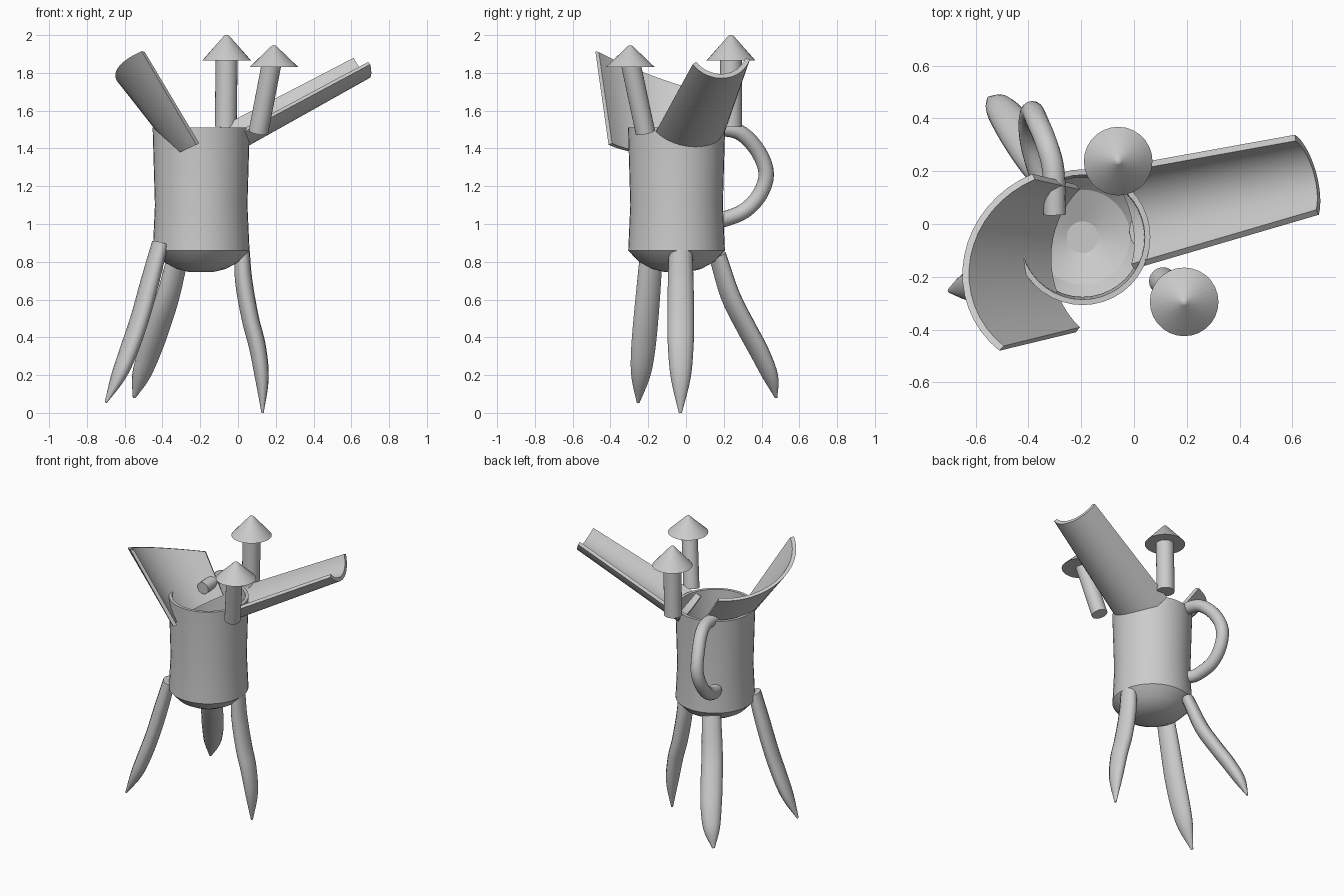
import bpy, bmesh, math
from mathutils import Vector as V

if "Cube" in bpy.data.objects:
    bpy.data.objects.remove(bpy.data.objects["Cube"])

bronze = bpy.data.materials.new("plain grey metal")
bronze.diffuse_color = (0.6, 0.6, 0.6, 1)
bronze.use_nodes = True
bronze.node_tree.nodes["Principled BSDF"].inputs["Base Color"].default_value = bronze.diffuse_color


def finish(name, bm, angle=35):
    bmesh.ops.remove_doubles(bm, verts=bm.verts, dist=1e-5)
    bmesh.ops.recalc_face_normals(bm, faces=bm.faces)
    me = bpy.data.meshes.new(name)
    bm.to_mesh(me)
    bm.free()
    ob = bpy.data.objects.new(name, me)
    bpy.context.collection.objects.link(ob)
    me.materials.append(bronze)
    bpy.ops.object.select_all(action='DESELECT')
    ob.select_set(True)
    bpy.context.view_layer.objects.active = ob
    bpy.ops.object.shade_smooth_by_angle(angle=math.radians(angle))
    return ob


def loft(name, rings, caps=True, angle=35):
    """Skin a list of equal-length closed rings."""
    bm = bmesh.new()
    vs = [[bm.verts.new(p) for p in r] for r in rings]
    n = len(vs[0])
    for a, b in zip(vs, vs[1:]):
        for i in range(n):
            j = (i + 1) % n
            bm.faces.new((a[i], a[j], b[j], b[i]))
    if caps:
        bm.faces.new(vs[0])
        bm.faces.new(vs[-1])
    return finish(name, bm, angle)


def lathe(name, centre, profile, n=32, angle=35):
    rings = [[(centre[0] + r * math.cos(2 * math.pi * i / n),
               centre[1] + r * math.sin(2 * math.pi * i / n), z) for i in range(n)]
             for r, z in profile]
    return loft(name, rings, True, angle)


def smooth_path(pts, steps=4):
    """Catmull-Rom through points of any dimension."""
    p = [V(q) for q in pts]
    p = [p[0] * 2 - p[1]] + p + [p[-1] * 2 - p[-2]]
    out = []
    for i in range(1, len(p) - 2):
        a, b, c, d = p[i - 1:i + 3]
        for k in range(steps):
            t = k / steps
            out.append(0.5 * (2 * b + (c - a) * t + (2 * a - 5 * b + 4 * c - d) * t * t
                              + (3 * b - a - 3 * c + d) * t ** 3))
    return out + [p[-2]]


def sweep(name, path, widths, depths, side, n=12):
    """Elliptical section along a path; 'side' is the width direction."""
    pts = smooth_path(path)
    size = smooth_path([(w, d) for w, d in zip(widths, depths)])
    rings = []
    for i, p in enumerate(pts):
        t = (pts[min(i + 1, len(pts) - 1)] - pts[max(i - 1, 0)]).normalized()
        s = (V(side) - t * t.dot(V(side))).normalized()
        u = t.cross(s)
        rings.append([p + s * size[i][0] * math.cos(2 * math.pi * k / n)
                      + u * size[i][1] * math.sin(2 * math.pi * k / n) for k in range(n)])
    return loft(name, rings, True, 50)


def arc_section(a, b, c, thick, n=16):
    """Closed strip section following the circle through three points."""
    a, b, c = V(a), V(b), V(c)
    p, q = a - c, b - c
    x = p.cross(q)
    o = c + (p.length_squared * q - q.length_squared * p).cross(x) / (2 * x.length_squared)
    r = (a - o).length
    e1 = (a - o).normalized()
    e2 = x.normalized().cross(e1)
    ang = lambda w: math.atan2((w - o).dot(e2), (w - o).dot(e1)) % (2 * math.pi)
    end = ang(c)
    if ang(b) > end:
        end -= 2 * math.pi
    dirs = [e1 * math.cos(end * i / n) + e2 * math.sin(end * i / n) for i in range(n + 1)]
    return [o + d * r for d in dirs], [o + d * (r - thick) for d in dirs]


def trough(name, start, stop, thick=0.025):
    bm = bmesh.new()
    (o0, i0), (o1, i1) = arc_section(*start, thick), arc_section(*stop, thick)
    o0, i0, o1, i1 = [[bm.verts.new(p) for p in l] for l in (o0, i0, o1, i1)]
    for k in range(len(o0) - 1):
        for u, w in ((o0, o1), (o1, i1), (i1, i0), (i0, o0)):
            bm.faces.new((u[k], u[k + 1], w[k + 1], w[k]))
    for k in (0, -1):
        bm.faces.new((o0[k], o1[k], i1[k], i0[k]))
    return finish(name, bm)


# Open cup with faceted round bottom
cx, cy = -0.195, -0.05
lathe("cup_body", (cx, cy), [
    (0.06, 0.745), (0.13, 0.762), (0.2, 0.80), (0.256, 0.86), (0.245, 1.1), (0.257, 1.51),
    (0.236, 1.51), (0.226, 1.1), (0.233, 0.875), (0.18, 0.82), (0.06, 0.77)], 40, 22)

# Pouring spout and flared tail
trough("pouring_spout",
       [(-0.10, 0.21, 1.50), (0.0, 0.03, 1.385), (0.0, -0.17, 1.47)],
       [(0.61, 0.338, 1.87), (0.695, 0.175, 1.772), (0.70, 0.035, 1.845)])
trough("flared_tail",
       [(-0.22, 0.15, 1.43), (-0.335, -0.1, 1.37), (-0.22, -0.41, 1.42)],
       [(-0.385, 0.19, 1.68), (-0.65, -0.2, 1.79), (-0.51, -0.48, 1.915)])

# Capped posts
posts = [("rear", (-0.065, 0.238, 1.515), (-0.06, 0.238, 1.88), 0.058, 1.865, 2.0),
         ("front", (0.108, -0.215, 1.485), (0.18, -0.295, 1.86), 0.052, 1.83, 1.945)]
for label, lo, hi, r, z0, z1 in posts:
    sweep(label + "_post", [lo, hi], [r, r], [r, r], (1, 0, 0), 24)
    centre = (hi[0] + (0.01 if label == "front" else 0), hi[1])
    lathe(label + "_post_cap", centre, [(0.13, z0), (0.014, z1 - 0.004), (0.008, z1)], 28)

# Loop handle
handle = [(-0.30, 0.035, 1.50), (-0.305, 0.2, 1.505), (-0.33, 0.30, 1.475), (-0.365, 0.385, 1.38),
          (-0.385, 0.425, 1.265), (-0.395, 0.39, 1.155), (-0.39, 0.31, 1.07), (-0.36, 0.2, 1.025),
          (-0.33, 0.14, 1.02)]
sweep("loop_handle", handle, [0.042] * 9, [0.041] * 9, (1, 0, 0), 16)

# Three blade legs
widths = [0.062, 0.068, 0.071, 0.068, 0.052, 0.008]
depths = [0.04, 0.046, 0.046, 0.045, 0.036, 0.006]
legs = {
    "right_leg": [(0.022, -0.028, 0.86), (0.03, -0.028, 0.7), (0.065, -0.028, 0.5),
                  (0.103, -0.028, 0.35), (0.127, -0.028, 0.18), (0.13, -0.03, 0.0)],
    "left_leg": [(-0.412, -0.18, 0.90), (-0.465, -0.195, 0.7), (-0.52, -0.212, 0.5),
                 (-0.582, -0.228, 0.32), (-0.635, -0.24, 0.19), (-0.70, -0.253, 0.055)],
    "back_leg": [(-0.315, 0.165, 0.84), (-0.37, 0.235, 0.62), (-0.425, 0.32, 0.45),
                 (-0.47, 0.39, 0.32), (-0.515, 0.448, 0.19), (-0.55, 0.477, 0.08)],
}
for name, path in legs.items():
    out = V((path[-1][0] - cx, path[-1][1] - cy, 0)).normalized()
    sweep(name, path, widths, depths, (-out.y, out.x, 0), 12)
